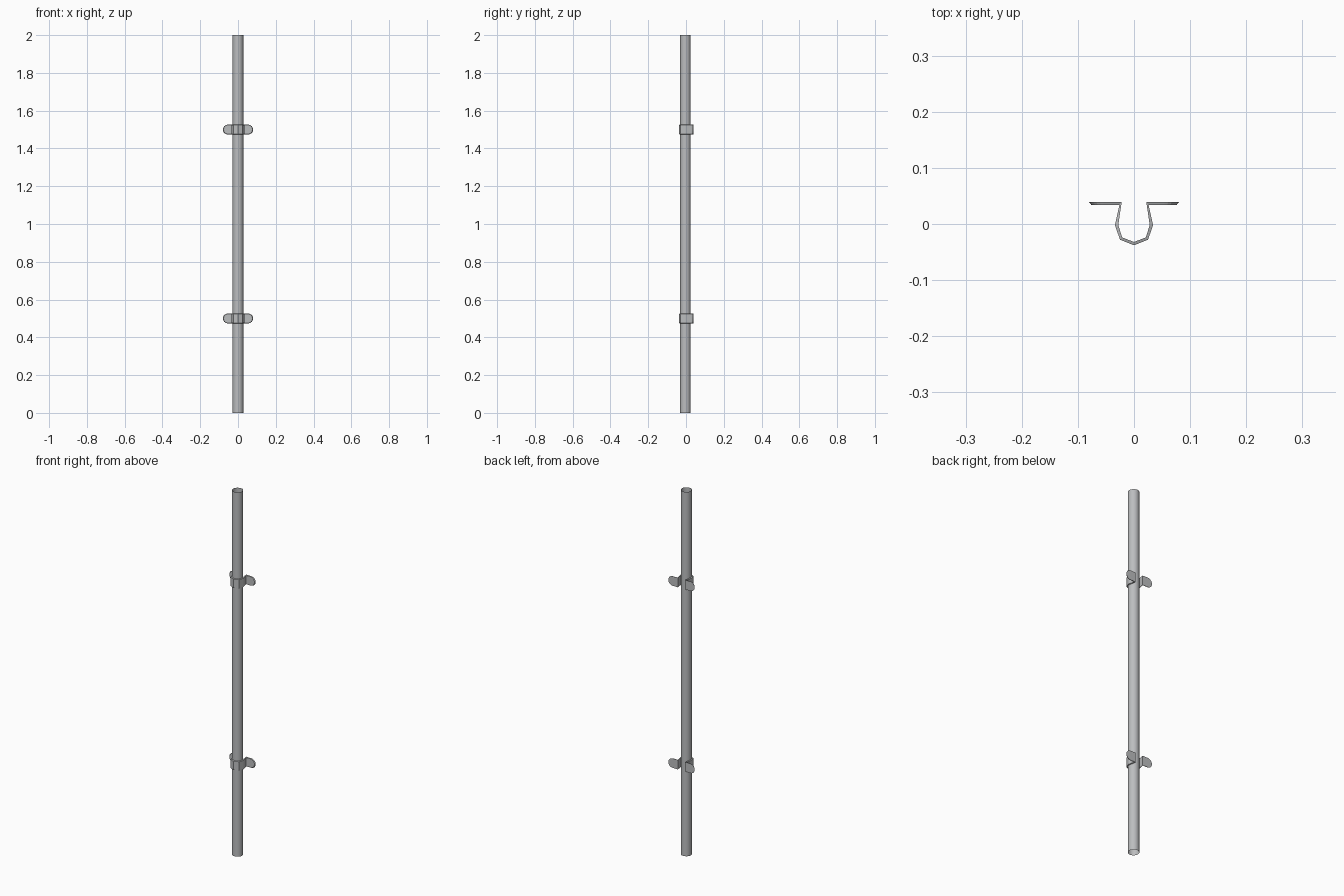
import bpy, bmesh, math

if "Cube" in bpy.data.objects:
    bpy.data.objects.remove(bpy.data.objects["Cube"])


def flat_material(name, colour):
    m = bpy.data.materials.new(name)
    m.diffuse_color = (*colour, 1)
    m.use_nodes = True
    m.node_tree.nodes["Principled BSDF"].inputs["Base Color"].default_value = m.diffuse_color
    return m


steel = flat_material("galvanised grey", (0.50, 0.51, 0.52))


def finish(bm, name, smooth_angle=None):
    me = bpy.data.meshes.new(name)
    bm.to_mesh(me)
    bm.free()
    ob = bpy.data.objects.new(name, me)
    bpy.context.collection.objects.link(ob)
    me.materials.append(steel)
    if smooth_angle:
        bpy.ops.object.select_all(action='DESELECT')
        bpy.context.view_layer.objects.active = ob
        ob.select_set(True)
        bpy.ops.object.shade_smooth_by_angle(angle=math.radians(smooth_angle))
    return ob


# Open-ended pipe
PIPE_Y = -0.003
bm = bmesh.new()
bmesh.ops.create_cone(bm, cap_ends=False, segments=16, radius1=0.028, radius2=0.028, depth=2)
pipe = finish(bm, "pipe", 40)
pipe.location = (0, PIPE_Y, 1)

# Clamp: right half as (outer xy, inner xy), from the front middle to the flange
HALF = 0.026
half = [((0, -0.038), (0, -0.032)),
        ((0.025, -0.028), (0.021, -0.024)),
        ((0.034, -0.002), (0.028, -0.002)),
        ((0.026, 0.034), (0.022, 0.039))]
stations = [(o, i, HALF - 0.002, HALF) for o, i in half]
# Flange with a rounded, slightly chamfered end
for k in range(7):
    a = math.pi / 2 * k / 6
    s, c = math.sin(a), math.cos(a)
    stations.append(((0.054 + 0.022 * s, 0.034), (0.054 + 0.026 * s, 0.039),
                     max((HALF - 0.002) * c, 0.0005), max(HALF * c, 0.0005)))


def mirrored(st):
    (ox, oy), (ix, iy), ho, hi = st
    return ((-ox, oy), (-ix, iy), ho, hi)


path = [mirrored(s) for s in reversed(stations[1:])] + stations


def clamp(name, z):
    bm = bmesh.new()
    rings = []
    for o, i, ho, hi in path:
        rings.append([bm.verts.new((*o, z - ho)), bm.verts.new((*o, z + ho)),
                      bm.verts.new((*i, z + hi)), bm.verts.new((*i, z - hi))])
    for a, b in zip(rings, rings[1:]):
        for k in range(4):
            n = (k + 1) % 4
            bm.faces.new((a[k], a[n], b[n], b[k]))
    bm.faces.new(rings[0])
    bm.faces.new(rings[-1])
    bmesh.ops.recalc_face_normals(bm, faces=bm.faces)
    finish(bm, name)


clamp("lower_clamp", 0.5)
clamp("upper_clamp", 1.5)
